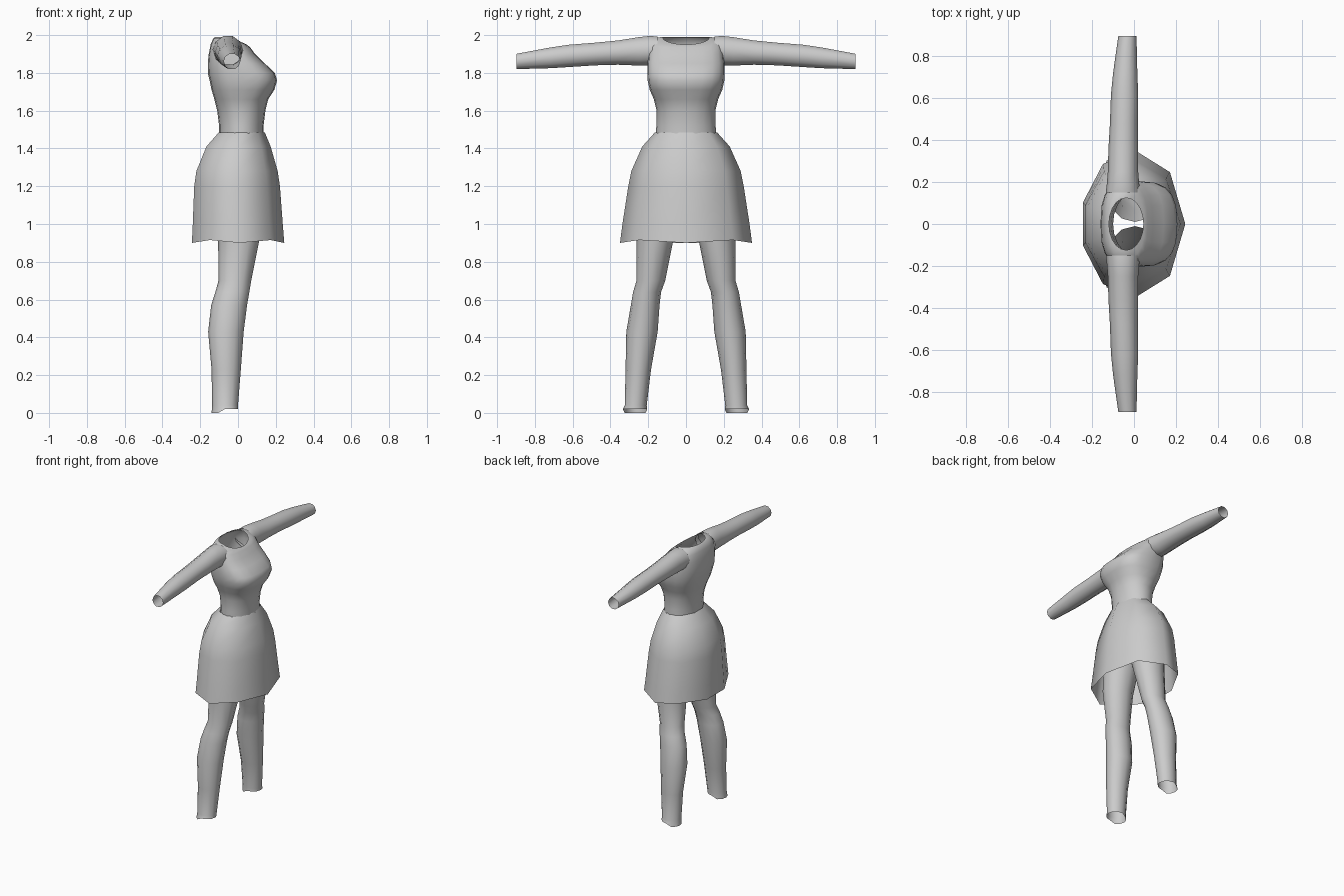
import bpy, bmesh, math

if "Cube" in bpy.data.objects:
    bpy.data.objects.remove(bpy.data.objects["Cube"])

cloth = bpy.data.materials.new("grey cloth")
cloth.use_nodes = True
cloth.diffuse_color = (0.6, 0.6, 0.6, 1)
cloth.node_tree.nodes["Principled BSDF"].inputs["Base Color"].default_value = (0.6, 0.6, 0.6, 1)


def even(n):
    return [360 * i / n for i in range(n)]


def ring(level, a0, a1, b0, b1, angles, power=2, tilt=0):
    """Rounded section filling a box; tilt lowers the side facing +a."""
    points = []
    for deg in angles:
        c, s = math.cos(math.radians(deg)), math.sin(math.radians(deg))
        u = math.copysign(abs(c) ** (2 / power), c)
        v = math.copysign(abs(s) ** (2 / power), s)
        points.append(((a0 + a1) / 2 + u * (a1 - a0) / 2,
                       (b0 + b1) / 2 + v * (b1 - b0) / 2,
                       level - tilt * max(0, c)))
    return points


def loft(name, rings, along_y=False, mirror=False):
    """Open tube through the rings, standing along z or lying along y."""
    bm = bmesh.new()
    loops = [[bm.verts.new((a, t, b) if along_y else (a, b, t)) for a, b, t in r]
             for r in rings]
    for low, high in zip(loops, loops[1:]):
        for i in range(len(low)):
            j = (i + 1) % len(low)
            face = [low[i], low[j], high[j], high[i]]
            bm.faces.new(face[::-1] if along_y else face)
    mesh = bpy.data.meshes.new(name)
    bm.to_mesh(mesh)
    bm.free()
    mesh.materials.append(cloth)
    obj = bpy.data.objects.new(name, mesh)
    bpy.context.collection.objects.link(obj)
    bpy.ops.object.select_all(action='DESELECT')
    obj.select_set(True)
    bpy.context.view_layer.objects.active = obj
    bpy.ops.object.shade_smooth_by_angle(angle=math.radians(65))
    if mirror:
        mod = obj.modifiers.new("other side", 'MIRROR')
        mod.use_axis = (False, True, False)
    return obj


# Bodice: height, back, chest, half width, squareness, neckline drop
bodice = [
    (1.46, -0.10, 0.135, 0.160, 2.0, 0),
    (1.52, -0.10, 0.135, 0.157, 2.0, 0),
    (1.60, -0.11, 0.145, 0.155, 2.1, 0),
    (1.66, -0.125, 0.160, 0.170, 2.3, 0),
    (1.71, -0.14, 0.192, 0.192, 2.6, 0),
    (1.76, -0.15, 0.207, 0.203, 2.8, 0),
    (1.80, -0.16, 0.195, 0.205, 2.8, 0),
    (1.85, -0.16, 0.142, 0.205, 2.8, 0),
    (1.90, -0.155, 0.09, 0.200, 2.8, 0),
    (1.95, -0.145, 0.065, 0.195, 2.6, 0.015),
    (1.985, -0.13, 0.052, 0.170, 2.2, 0.04),
    (1.99, -0.12, 0.045, 0.125, 2.0, 0.04),
]
loft("bodice", [ring(z, x0, x1, -w, w, even(20), p, t) for z, x0, x1, w, p, t in bodice])

# Flared skirt with a faceted, slightly uneven hem
skirt = [
    (0.90, -0.255, 0.245, 0.35),
    (1.00, -0.25, 0.237, 0.337),
    (1.20, -0.242, 0.222, 0.306),
    (1.28, -0.23, 0.210, 0.290),
    (1.41, -0.175, 0.173, 0.232),
    (1.485, -0.107, 0.142, 0.165),
]
facets = [0, 45, 87, 125, 163, 197, 235, 273, 315]
skirt_rings = [ring(z, x0, x1, -w, w, facets) for z, x0, x1, w in skirt]
skirt_rings[0] = [(x, y, z + (0.015 if 0.1 < abs(x) < 0.2 else 0)) for x, y, z in skirt_rings[0]]
loft("skirt", skirt_rings)

# Sleeves: distance out, back, front, underside, top
sleeve = [
    (0.15, -0.135, 0.03, 1.85, 1.995),
    (0.19, -0.13, 0.025, 1.835, 2.0),
    (0.25, -0.125, 0.02, 1.835, 1.993),
    (0.36, -0.122, 0.02, 1.84, 1.975),
    (0.48, -0.115, 0.018, 1.837, 1.963),
    (0.62, -0.11, 0.02, 1.828, 1.952),
    (0.72, -0.10, 0.016, 1.822, 1.937),
    (0.898, -0.075, 0.012, 1.818, 1.903),
]
loft("sleeves", [ring(*s, even(10)) for s in sleeve], along_y=True, mirror=True)

# Leggings: height, back, front, inner side, outer side
legging = [
    (0.012, -0.14, 0.0, 0.205, 0.334),
    (0.04, -0.137, 0.0, 0.208, 0.324),
    (0.23, -0.14, 0.015, 0.185, 0.32),
    (0.43, -0.158, 0.03, 0.15, 0.316),
    (0.57, -0.142, 0.048, 0.14, 0.292),
    (0.64, -0.12, 0.06, 0.132, 0.28),
    (0.70, -0.103, 0.07, 0.11, 0.262),
    (0.90, -0.105, 0.11, 0.07, 0.262),
    (1.10, -0.12, 0.13, 0.01, 0.25),
]
legging_rings = [ring(*s, even(12)) for s in legging]
legging_rings[0] = [(x, y, 0.0 if x < -0.09 else 0.02) for x, y, z in legging_rings[0]]
loft("leggings", legging_rings, mirror=True)
